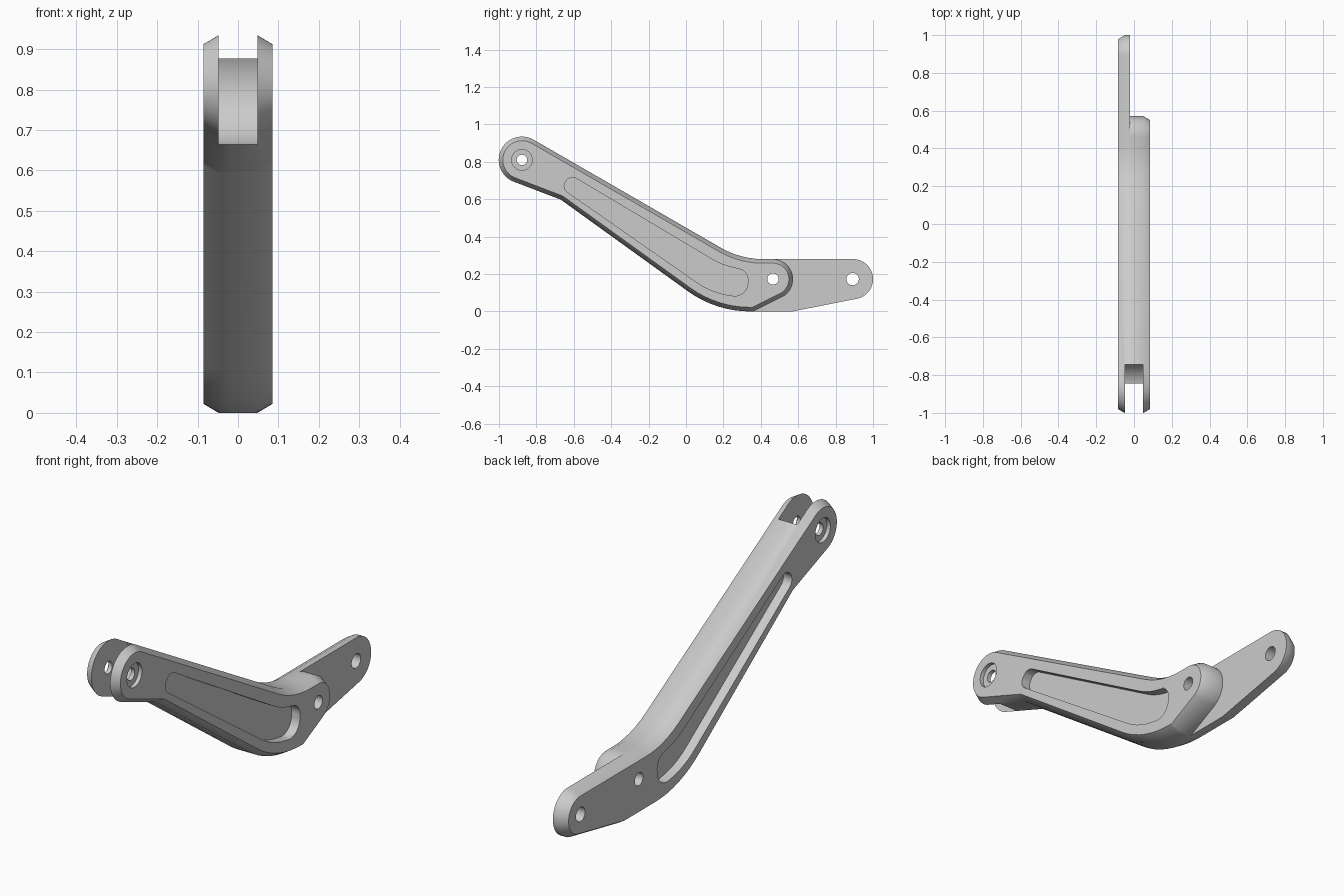
import bpy, bmesh, math
from mathutils import Vector

cube = bpy.data.objects.get("Cube")
if cube:
    bpy.data.objects.remove(cube, do_unlink=True)

grey = bpy.data.materials.new("satin_grey")
grey.use_nodes = True
colour = (0.6, 0.6, 0.6, 1)
grey.diffuse_color = colour
grey.node_tree.nodes["Principled BSDF"].inputs["Base Color"].default_value = colour

HALF = 0.085      # half width of the arm
STEP = -0.02      # inner face of the tail plate
BEVEL, INSET = 0.037, 0.022


def rounded(corners):
    """Polygon in (y, z) with every corner filleted by its own radius."""
    pts = []
    n = len(corners)
    for i, (y, z, r) in enumerate(corners):
        p = Vector((y, z))
        a = (Vector(corners[i - 1][:2]) - p).normalized()
        b = (Vector(corners[(i + 1) % n][:2]) - p).normalized()
        if r == 0:
            pts.append(p)
            continue
        half = a.angle(b) / 2
        centre = p + (a + b).normalized() * (r / math.sin(half))
        start = p + a * (r / math.tan(half)) - centre
        end = p + b * (r / math.tan(half)) - centre
        sweep = math.atan2(start.x * end.y - start.y * end.x, start.dot(end))
        steps = max(2, math.ceil(abs(sweep) / math.radians(5)))
        for k in range(steps + 1):
            t = sweep * k / steps
            c, s = math.cos(t), math.sin(t)
            pts.append(centre + Vector((start.x * c - start.y * s,
                                        start.x * s + start.y * c)))
    # Drop points doubled where two arcs meet
    return [p for i, p in enumerate(pts) if (p - pts[i - 1]).length > 0.002]


def inset(pts, d):
    """Move a counter-clockwise outline inwards by d."""
    out = []
    for i, p in enumerate(pts):
        e1 = (p - pts[i - 1]).normalized()
        e2 = (pts[(i + 1) % len(pts)] - p).normalized()
        n1, n2 = Vector((-e1.y, e1.x)), Vector((-e2.y, e2.x))
        out.append(p + (n1 + n2) * (d / (1 + n1.dot(n2))))
    return out


def loft(name, sections):
    """Solid through a list of (x, outline) sections."""
    bm = bmesh.new()
    rings = [[bm.verts.new((x, p.x, p.y)) for p in pts] for x, pts in sections]
    n = len(rings[0])
    bm.faces.new(rings[0])
    bm.faces.new(rings[-1])
    for r1, r2 in zip(rings, rings[1:]):
        for i in range(n):
            j = (i + 1) % n
            bm.faces.new((r1[i], r1[j], r2[j], r2[i]))
    bmesh.ops.recalc_face_normals(bm, faces=bm.faces)
    mesh = bpy.data.meshes.new(name)
    bm.to_mesh(mesh)
    bm.free()
    mesh.materials.append(grey)
    ob = bpy.data.objects.new(name, mesh)
    bpy.context.collection.objects.link(ob)
    return ob


def drum(name, centre, r, x1, x2):
    """Cylinder lying along x."""
    pts = [Vector((centre[0] + r * math.cos(t * math.tau / 64),
                   centre[1] + r * math.sin(t * math.tau / 64))) for t in range(64)]
    return loft(name, [(x1, pts), (x2, pts)])


def combine(target, other, operation):
    mod = target.modifiers.new(operation.lower(), "BOOLEAN")
    mod.operation, mod.object, mod.solver = operation, other, "EXACT"
    bpy.context.view_layer.objects.active = target
    bpy.ops.object.modifier_apply(modifier=mod.name)
    bpy.data.objects.remove(other, do_unlink=True)


# Side outlines: shared arm, then a short nose or the long tail
arm = [(0.291, 0.28, 0.45), (-0.9225, 0.9805, 0.125), (-1.058, 0.746, 0.125),
       (-0.67, 0.598, 0.03), (0.16, 0, 0.57), (0.36, 0, 0)]
nose = rounded(arm + [(0.572, 0.106, 0.107), (0.572, 0.28, 0.107)])
tail = rounded(arm + [(0.57, 0, 0), (1, 0.085, 0.107), (1, 0.28, 0.107)])

# Two halves meeting at the step, each chamfered on its outer side
body = loft("arm", [(-HALF, inset(tail, INSET)), (BEVEL - HALF, tail), (STEP, tail)])
combine(body, loft("nose_half", [(STEP, nose), (HALF - BEVEL, nose),
                                 (HALF, inset(nose, INSET))]), "UNION")

# Fork slot, concave around the pin
pin, pivot, tip = (-0.877, 0.81), (0.465, 0.173), (0.891, 0.173)
combine(body, drum("fork_slot", pin, 0.15, -0.048, 0.048), "DIFFERENCE")

# Through holes
for centre, r in ((pin, 0.028), (pivot, 0.03), (tip, 0.033)):
    combine(body, drum("hole", centre, r, -0.2, 0.2), "DIFFERENCE")

# Counterbores and long pockets on both sides
pocket = rounded([(0.215, 0.234, 0.4), (-0.615, 0.728, 0.04), (-0.67, 0.663, 0.04),
                  (0.13, 0.105, 0.4), (0.325, 0.07, 0.07), (0.335, 0.222, 0.06)])
for side in (-1, 1):
    combine(body, drum("counterbore", pin, 0.055, side * 0.067, side * 0.2), "DIFFERENCE")
    combine(body, loft("pocket", [(side * 0.042, pocket), (side * 0.2, pocket)]), "DIFFERENCE")

# Smooth curves, sharp rims
bpy.ops.object.select_all(action="DESELECT")
body.select_set(True)
bpy.context.view_layer.objects.active = body
bpy.ops.object.shade_smooth_by_angle(angle=math.radians(32))
